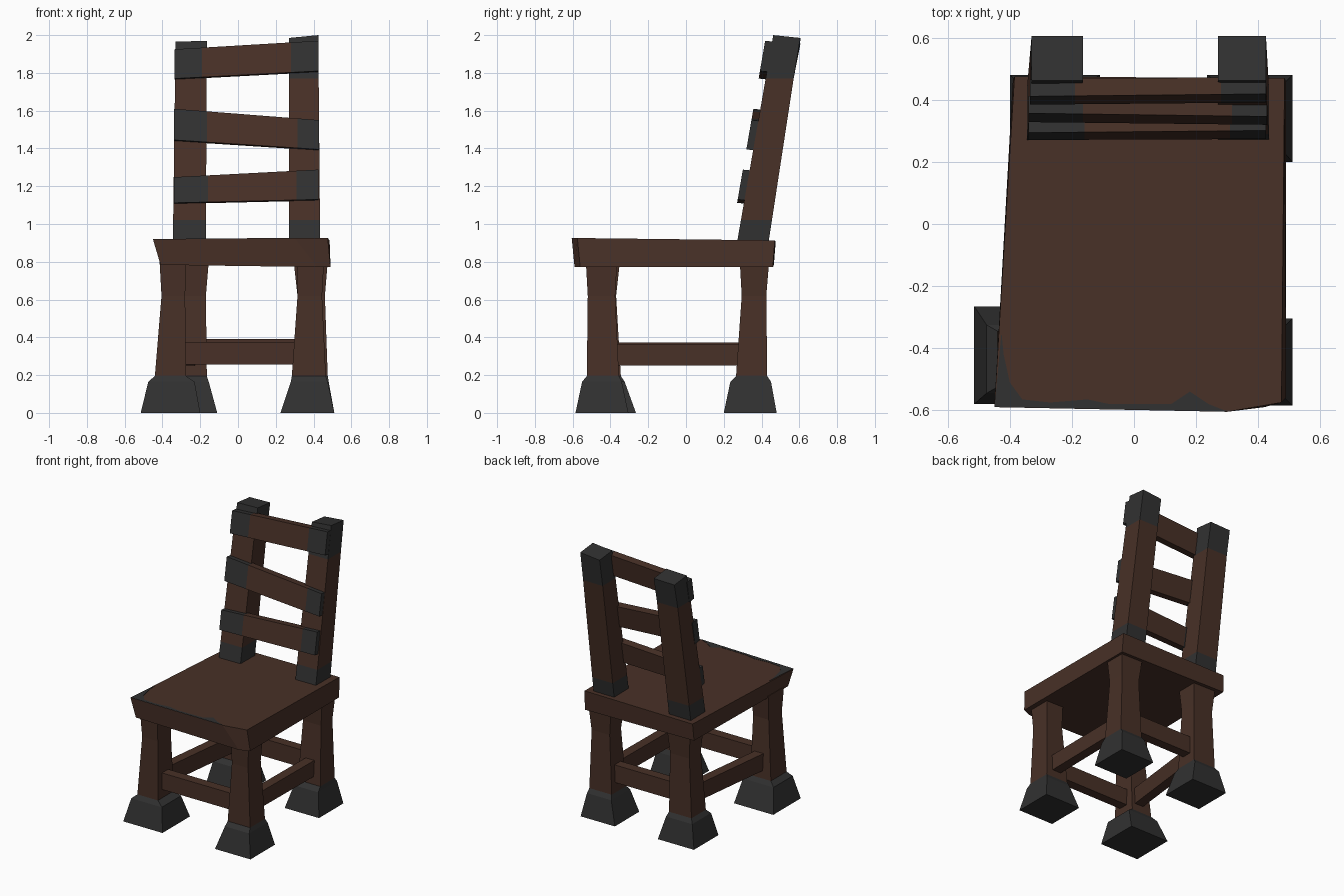
import bpy, bmesh

if "Cube" in bpy.data.objects:
    bpy.data.objects.remove(bpy.data.objects["Cube"])


def material(name, rgb):
    m = bpy.data.materials.new(name)
    m.diffuse_color = (*rgb, 1)
    m.use_nodes = True
    m.node_tree.nodes["Principled BSDF"].inputs["Base Color"].default_value = m.diffuse_color
    return m


MATS = [material("brown wood", (0.065, 0.030, 0.020)),
        material("dark grey iron", (0.031, 0.031, 0.031))]
BROWN, GREY = 0, 1


def loft(name, rings, colours):
    """Skin equal-sized rings, one colour per section, and cap both ends."""
    bm = bmesh.new()
    rows = [[bm.verts.new(p) for p in r] for r in rings]
    n = len(rows[0])
    for a, b, c in zip(rows, rows[1:], colours):
        for i in range(n):
            j = (i + 1) % n
            bm.faces.new((a[i], a[j], b[j], b[i])).material_index = c
    bm.faces.new(rows[0]).material_index = colours[0]
    bm.faces.new(rows[-1]).material_index = colours[-1]
    bmesh.ops.recalc_face_normals(bm, faces=bm.faces)
    me = bpy.data.meshes.new(name)
    bm.to_mesh(me)
    bm.free()
    for m in MATS:
        me.materials.append(m)
    ob = bpy.data.objects.new(name, me)
    bpy.context.collection.objects.link(ob)
    return ob


def rect(x0, x1, y0, y1, z):
    return [(x0, y0, z), (x1, y0, z), (x1, y1, z), (x0, y1, z)]


def mix(a, b, t):
    return a + (b - a) * t


# Seat: slightly crooked slab with a clipped front right corner
def seat_top(x, y, lift=0.0):
    return (x, y, 0.915 - 0.012 * y + 0.008 * x + lift)


top = [(-0.45, -0.59), (0.30, -0.605), (0.475, -0.575), (0.485, 0.47), (-0.385, 0.475)]
bottom = [(-0.41, -0.585), (0.42, -0.59), (0.49, -0.56), (0.49, 0.46), (-0.39, 0.465)]
loft("seat", [[(x, y, 0.778 - 0.014 * x) for x, y in bottom],
              [seat_top(x, y) for x, y in top]], [BROWN])

# Worn grey edging along the front and left of the seat top
edge = [(-0.449, -0.589), (0.30, -0.604), (0.24, -0.58), (0.18, -0.54), (0.12, -0.58),
        (-0.08, -0.58), (-0.15, -0.565), (-0.27, -0.575), (-0.36, -0.565),
        (-0.40, -0.51), (-0.42, -0.42), (-0.427, -0.35)]
loft("seat_worn_edge", [[seat_top(x, y, d) for x, y in edge] for d in (-0.001, 0.002)], [GREY])

# Legs and feet: (x0, x1, y0, y1) at foot bottom, foot shoulder, leg base, waist, top
legs = {
    "front_right": [(.225, .51, -.585, -.305), (.28, .475, -.55, -.34),
                    (.285, .465, -.525, -.355), (.315, .445, -.52, -.375), (.315, .455, -.53, -.365)],
    "front_left": [(-.515, -.20, -.58, -.265), (-.475, -.23, -.545, -.325),
                   (-.44, -.275, -.525, -.345), (-.405, -.28, -.52, -.37), (-.415, -.275, -.53, -.35)],
    "back_right": [(.235, .51, .20, .48), (.285, .48, .235, .45),
                   (.295, .475, .265, .43), (.315, .46, .295, .425), (.295, .475, .285, .44)],
    "back_left": [(-.40, -.11, .20, .48), (-.365, -.155, .235, .45),
                  (-.345, -.165, .265, .43), (-.325, -.17, .295, .425), (-.34, -.155, .285, .44)],
}
levels = [0.0, 0.165, 0.195, 0.62, 0.80]
for name, sizes in legs.items():
    rings = [rect(*s, z) for s, z in zip(sizes, levels)]
    loft(name + "_foot", rings[:3], [GREY, GREY])
    loft(name + "_leg", rings[2:], [BROWN, BROWN])

# Stretchers between the legs
loft("front_stretcher", [rect(-.32, .35, -.475, -.405, .255), rect(-.32, .35, -.475, -.405, .375)], [BROWN])
loft("back_stretcher", [rect(-.22, .36, .315, .385, .265), rect(-.22, .36, .315, .385, .392)], [BROWN])
for name, xf, xb, zt in (("right_stretcher", .375, .385, .365), ("left_stretcher", -.345, -.255, .372)):
    loft(name, [[(x - .035, y, .25), (x + .035, y, .25), (x + .035, y, zt), (x - .035, y, zt)]
                for x, y in ((xf, -.42), (xb, .34))], [BROWN])

# Leaning back posts with grey ends: (x0, x1) at bottom and top, height at inner/outer top
for name, b, t, z_left, z_right in (("left_back_post", (-.345, -.17), (-.33, -.165), 1.965, 1.97),
                                    ("right_back_post", (.27, .435), (.27, .425), 1.985, 2.0)):
    rings = []
    for z in (0.89, 1.02, 1.77, None):
        f = 1.0 if z is None else (z - 0.89) / 1.11
        x0, x1 = mix(b[0], t[0], f), mix(b[1], t[1], f)
        y0, y1 = mix(.268, .462, f), mix(.435, .605, f)
        zl, zr = (z_left, z_right) if z is None else (z, z)
        drop = 0.015 if z is None else 0.0
        rings.append([(x0, y0, zl), (x1, y0, zr), (x1, y1, zr - drop), (x0, y1, zl - drop)])
    loft(name, rings, [GREY, BROWN, GREY])

# Crooked slats with grey ends: x of ends and colour cuts, left and right (bottom, top) heights
slats = {
    "top_slat": ((-.335, -.19, .28, .425), (1.77, 1.925), (1.81, 1.97)),
    "middle_slat": ((-.34, -.165, .315, .428), (1.445, 1.61), (1.395, 1.55)),
    "lower_slat": ((-.34, -.16, .31, .425), (1.112, 1.248), (1.13, 1.288)),
}
for name, (xs, left, right) in slats.items():
    rings = []
    for x in xs:
        f = (x - xs[0]) / (xs[-1] - xs[0])
        lo, hi = mix(left[0], right[0], f), mix(left[1], right[1], f)
        yl, yh = (.272 + .173 * (z - 1.12) for z in (lo, hi))
        rings.append([(x, yl, lo), (x, yl + .055, lo - .006), (x, yh + .055, hi - .006), (x, yh, hi)])
    loft(name, rings, [GREY, BROWN, GREY])
